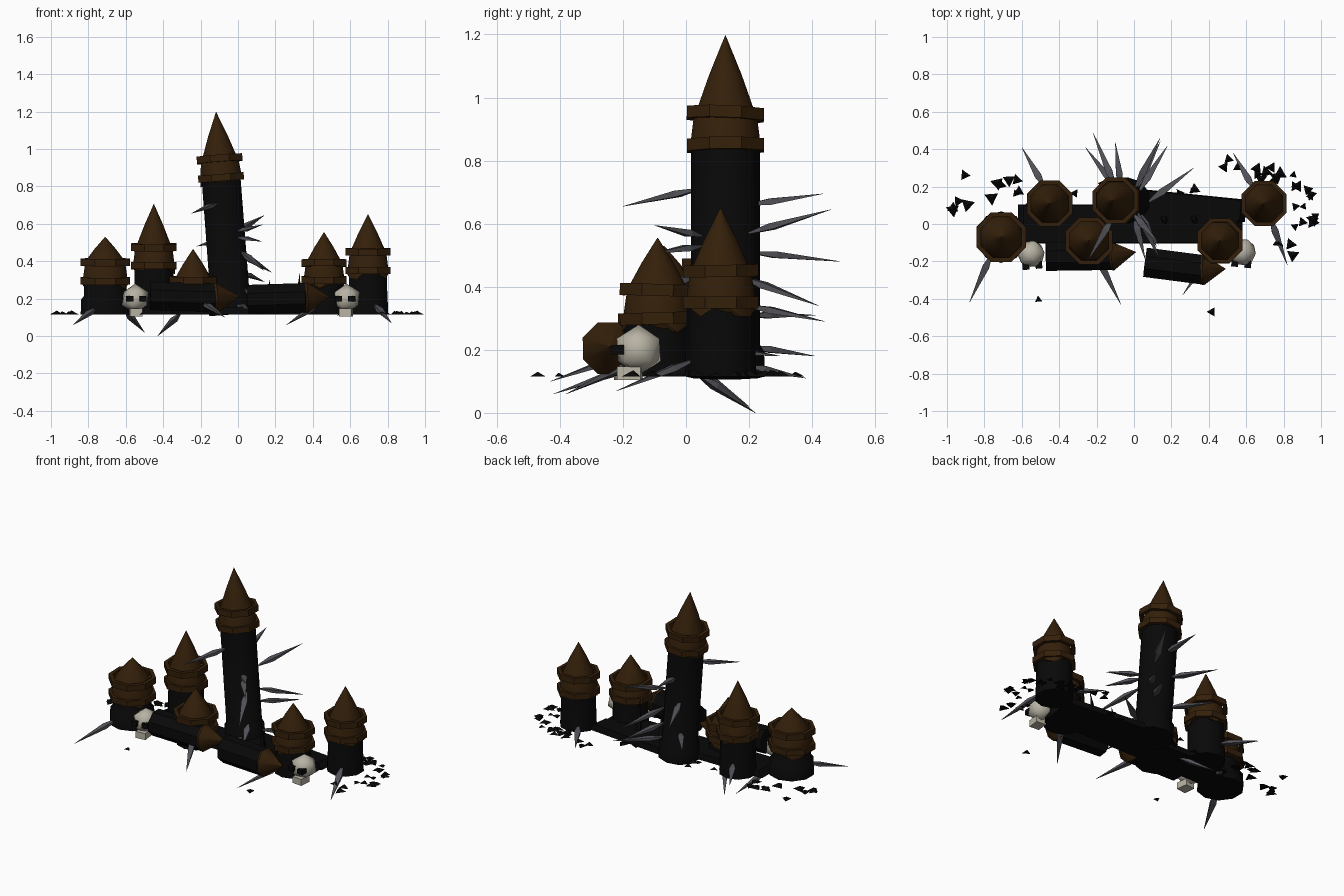
import bpy, bmesh, math, random
from mathutils import Vector, Matrix

random.seed(4)
if "Cube" in bpy.data.objects:
    bpy.data.objects.remove(bpy.data.objects["Cube"])

GROUND = 0.115


def material(name, colour):
    m = bpy.data.materials.new(name)
    m.use_nodes = True
    m.diffuse_color = (*colour, 1)
    m.node_tree.nodes["Principled BSDF"].inputs["Base Color"].default_value = (*colour, 1)
    return m


CHAR = material("charred black", (0.0025, 0.0025, 0.0025))
WOOD = material("dark brown", (0.034, 0.014, 0.003))
STEEL = material("spike grey", (0.085, 0.085, 0.1))
BONE = material("bone", (0.48, 0.45, 0.37))


def finish(bm, name, mat, matrix, smooth=None):
    bmesh.ops.remove_doubles(bm, verts=bm.verts, dist=1e-5)
    bmesh.ops.recalc_face_normals(bm, faces=bm.faces)
    mesh = bpy.data.meshes.new(name)
    bm.to_mesh(mesh)
    bm.free()
    mesh.materials.append(mat)
    ob = bpy.data.objects.new(name, mesh)
    bpy.context.collection.objects.link(ob)
    ob.matrix_world = matrix
    if smooth:
        bpy.ops.object.select_all(action='DESELECT')
        ob.select_set(True)
        bpy.context.view_layer.objects.active = ob
        bpy.ops.object.shade_smooth_by_angle(angle=math.radians(smooth))


def lathe(name, profile, mat, matrix, sides=8, jag=0, closed=False, smooth=None):
    """Turn a (radius, height) profile; jag roughens the first loop."""
    bm = bmesh.new()
    loops = []
    for i, (r, z) in enumerate(profile):
        loop = []
        for k in range(sides):
            a = (k + 0.5) * math.tau / sides
            drop = jag * random.choice((0, 0.2, 1)) if i == 0 else 0
            loop.append(bm.verts.new((r * math.cos(a), r * math.sin(a), z - drop)))
        loops.append(loop)
    pairs = list(zip(loops, loops[1:])) + ([(loops[-1], loops[0])] if closed else [])
    for low, high in pairs:
        for k in range(sides):
            j = (k + 1) % sides
            bm.faces.new((low[k], low[j], high[j], high[k]))
    if not closed:
        bm.faces.new(loops[0])
        bm.faces.new(loops[-1])
    finish(bm, name, mat, matrix, smooth)


def box(name, centre, size, mat, spin=0, taper=1):
    bm = bmesh.new()
    bmesh.ops.create_cube(bm, size=1)
    for v in bm.verts:
        if v.co.z > 0:
            v.co.x *= taper
            v.co.y *= taper
        v.co = Vector([a * b for a, b in zip(v.co, size)])
    finish(bm, name, mat, Matrix.Translation(centre) @ Matrix.Rotation(spin, 4, 'Z'))


def aim(start, end):
    d = Vector(end) - Vector(start)
    return Matrix.Translation(start) @ d.to_track_quat('Z', 'Y').to_matrix().to_4x4(), d.length


# Upright stakes: charred post, ragged wooden point and two loose bands
def stake(name, x, y, top, upper, lower, r, lean=0, foot=0.0):
    h = top - GROUND
    m = Matrix.Translation((x, y, GROUND)) @ Matrix.Rotation(lean, 4, 'Y')
    up, low = h - upper, h - lower
    lathe(name + "_post", [(r + foot, 0), (r * 0.98 + foot, 0.08), (r * 0.96, 0.1), (r * 0.95, low)],
          CHAR, m, sides=10, smooth=40)
    lathe(name + "_point", [(r * 1.0, low - 0.015), (r * 0.99, low), (r * 0.9, up - 0.02),
                            (r * 0.78, up + 0.02), (r * 0.46, up + 0.02 + (upper - 0.02) * 0.45),
                            (0.001, h)], WOOD, m, sides=16, jag=0.03, smooth=40)
    for label, z in (("upper", up), ("lower", low)):
        tilt = Matrix.Translation((0, 0, z)) @ Matrix.Rotation(random.uniform(-0.04, 0.04), 4, 'X')
        lathe(f"{name}_{label}_band", [(r * 0.95, -0.019), (r * 1.15, -0.019),
                                       (r * 1.15, 0.019), (r * 0.95, 0.019)],
              WOOD, m @ tilt, closed=True)


stake("right_end_stake", -0.71, -0.07, 0.53, 0.135, 0.235, 0.124, foot=0.014)
stake("right_back_stake", -0.45, 0.11, 0.705, 0.23, 0.33, 0.115)
stake("right_front_stake", -0.24, -0.09, 0.465, 0.165, 0.24, 0.118)
stake("tall_stake", -0.035, 0.125, 1.2, 0.25, 0.35, 0.115, lean=-0.076, foot=0.01)
stake("left_front_stake", 0.46, -0.09, 0.555, 0.165, 0.255, 0.113)
stake("left_end_stake", 0.695, 0.11, 0.65, 0.2, 0.3, 0.113)


# Fallen logs with wooden points
def log(name, start, end, tip, r):
    m, length = aim(start, end)
    lathe(name, [(r, 0), (r, length)], CHAR, m)
    m, length = aim(end, tip)
    lathe(name + "_point", [(r, -0.01), (r * 1.05, 0), (0.001, length)], WOOD, m, smooth=50)


log("right_fallen_log", (-0.47, -0.175, 0.215), (-0.12, -0.17, 0.205), (0.01, -0.15, 0.21), 0.082)
log("left_fallen_log", (0.06, -0.205, 0.195), (0.37, -0.245, 0.205), (0.49, -0.24, 0.21), 0.085)

# Low earth bank joining the stakes
box("earth_bank", (-0.02, 0.0, 0.135), (1.2, 0.21, 0.04), CHAR, taper=0.95)
box("back_bank", (0.3, 0.1, 0.135), (0.6, 0.12, 0.04), CHAR, spin=-0.1, taper=0.9)

# Small thorns on the bank behind the log
for x, z in ((0.16, 0.3), (0.32, 0.335)):
    m, length = aim((x, 0.03, 0.14), (x + 0.01, 0.0, z))
    lathe("bank_thorn", [(0.022, 0), (0.001, length)], CHAR, m, sides=4)

# Flat steel spikes: root and tip
SPIKES = [
    ((-0.07, 0.2, 0.66), (-0.1, 0.435, 0.695)), ((0.01, 0.2, 0.57), (0.14, 0.46, 0.645)),
    ((-0.1, 0.2, 0.51), (-0.22, 0.49, 0.48)), ((0.03, 0.18, 0.43), (0.18, 0.42, 0.34)),
    ((-0.1, 0.2, 0.31), (-0.26, 0.41, 0.31)), ((0.02, 0.2, 0.34), (0.14, 0.44, 0.29)),
    ((-0.11, 0.04, 0.71), (-0.25, -0.2, 0.655)), ((0.0, 0.05, 0.56), (0.13, -0.1, 0.595)),
    ((0.0, 0.05, 0.53), (0.13, -0.11, 0.505)), ((0.02, 0.06, 0.45), (0.14, -0.19, 0.35)),
    ((0.04, 0.05, 0.25), (0.12, -0.12, 0.2)), ((0.08, 0.12, 0.2), (0.32, 0.3, 0.18)),
    ((0.0, 0.04, 0.17), (0.06, -0.19, 0.14)),
    ((-0.76, -0.16, 0.15), (-0.88, -0.42, 0.06)), ((-0.48, 0.2, 0.21), (-0.6, 0.41, 0.18)),
    ((-0.6, 0.04, 0.13), (-0.5, 0.2, 0.02)), ((-0.31, 0.04, 0.12), (-0.43, 0.22, 0.0)),
    ((-0.2, -0.17, 0.19), (-0.07, -0.43, 0.1)), ((0.43, -0.14, 0.17), (0.26, -0.38, 0.06)),
    ((0.73, 0.03, 0.17), (0.82, -0.22, 0.07)), ((0.64, 0.19, 0.15), (0.53, 0.38, 0.11)),
]
for root, tip in SPIKES:
    m, length = aim(root, tip)
    lathe("spike", [(0.008, 0), (0.026, length * 0.28), (0.001, length)], STEEL,
          m @ Matrix.Diagonal((1, 0.55, 1, 1)), sides=4)


# Skulls with jaw and eye sockets
def skull(x, y, spin):
    m = Matrix.Translation((x, y, 0)) @ Matrix.Rotation(spin, 4, 'Z')
    bm = bmesh.new()
    bmesh.ops.create_icosphere(bm, subdivisions=1, radius=0.08)
    finish(bm, "skull", BONE, m @ Matrix.Translation((0, 0, 0.2)), smooth=60)
    box("skull_jaw", m @ Vector((0, -0.028, 0.126)), (0.066, 0.075, 0.042), BONE, spin)
    for side in (-1, 1):
        box("skull_eye", m @ Vector((side * 0.035, -0.062, 0.2)), (0.036, 0.04, 0.03), CHAR, spin)


skull(-0.55, -0.16, 0.1)
skull(0.58, -0.15, -0.1)

# Scattered shards of earth: cluster centre, spread, count
CLUSTERS = [((-0.97, 0.07), (0.005, 0.02), 2), ((-0.93, 0.18), (0.04, 0.09), 3),
            ((-0.7, 0.2), (0.09, 0.07), 7), ((0.965, 0.04), (0.01, 0.03), 3),
            ((0.9, 0.1), (0.06, 0.13), 10), ((0.62, 0.28), (0.15, 0.07), 9),
            ((0.81, 0.27), (0.05, 0.04), 3), ((0.8, -0.12), (0.05, 0.07), 4),
            ((0.25, 0.16), (0.15, 0.05), 5), ((-0.24, 0.18), (0.1, 0.04), 4),
            ((-0.52, -0.41), (0.01, 0.01), 1), ((0.42, -0.46), (0.01, 0.01), 1)]
for (cx, cy), (sx, sy), count in CLUSTERS:
    for _ in range(count):
        spot = (cx + random.uniform(-sx, sx), cy + random.uniform(-sy, sy), GROUND)
        m = Matrix.Translation(spot) @ Matrix.Rotation(random.uniform(0, 6), 4, 'Z')
        r = random.uniform(0.018, 0.042)
        lathe("earth_shard", [(r, 0), (0.002, r * 0.5)], CHAR, m, sides=3)
